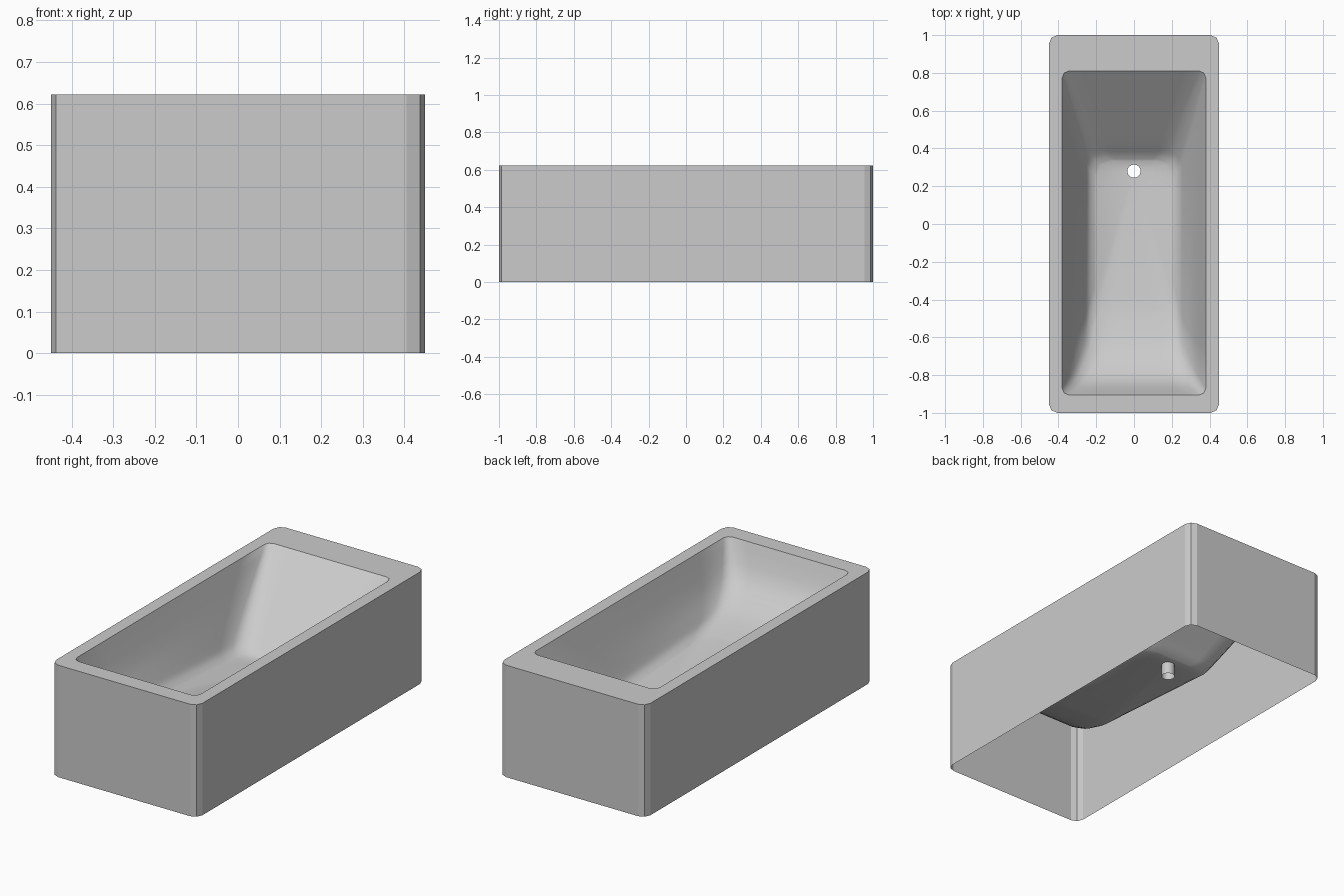
import bpy, bmesh, math

if "Cube" in bpy.data.objects:
    bpy.data.objects.remove(bpy.data.objects["Cube"])

H = 0.622          # rim height
DRAIN = (0.0, 0.28, 0.228)
DRAIN_R = 0.035


def rect_ring(hw, y0, y1, z0, z1, r, seg=2, sub=8):
    """Rounded rectangle, z running linearly from z0 at y0 to z1 at y1."""
    corners = [(hw - r, y1 - r, 0), (-hw + r, y1 - r, 90),
               (-hw + r, y0 + r, 180), (hw - r, y0 + r, 270)]
    arcs = [[(cx + r * math.cos(math.radians(a + 90 * i / seg)),
              cy + r * math.sin(math.radians(a + 90 * i / seg)))
             for i in range(seg + 1)] for cx, cy, a in corners]
    pts = []
    for k, arc in enumerate(arcs):
        pts += arc
        a, b = arc[-1], arcs[(k + 1) % 4][0]
        pts += [(a[0] + (b[0] - a[0]) * t / sub, a[1] + (b[1] - a[1]) * t / sub)
                for t in range(1, sub)]
    return [(x, y, z0 + (z1 - z0) * (y - y0) / (y1 - y0)) for x, y in pts]


def loft(name, rings, smooth=False):
    bm = bmesh.new()
    vs = [[bm.verts.new(p) for p in ring] for ring in rings]
    for a, b in zip(vs, vs[1:]):
        n = len(a)
        for i in range(n):
            j = (i + 1) % n
            bm.faces.new((a[i], a[j], b[j], b[i]))
    me = bpy.data.meshes.new(name)
    bm.to_mesh(me)
    bm.free()
    ob = bpy.data.objects.new(name, me)
    bpy.context.collection.objects.link(ob)
    for p in me.polygons:
        p.use_smooth = smooth
    return ob


def spline(keys, steps):
    """Catmull-Rom interpolation of ring parameters."""
    out = []
    for i in range(len(keys) - 1):
        k = [keys[max(i - 1, 0)], keys[i], keys[i + 1], keys[min(i + 2, len(keys) - 1)]]
        for s in range(steps):
            t = s / steps
            out.append([0.5 * (2 * b + (c - a) * t + (2 * a - 5 * b + 4 * c - d) * t * t
                               + (3 * b - a - 3 * c + d) * t ** 3)
                        for a, b, c, d in zip(*k)])
    return out + [list(keys[-1])]


# Outer apron, open underneath
outer_top = rect_ring(0.45, -1, 1, H, H, 0.045, sub=1)
loft("outer_apron", [[(x, y, 0) for x, y, z in outer_top], outer_top])

# Flat rim between apron and basin
loft("rim", [outer_top, rect_ring(0.38, -0.905, 0.81, H, H, 0.035, sub=1)])

# Basin: half width, front y, back y, front z, back z, corner radius
keys = [(0.38, -0.905, 0.81, H, H, 0.035),
        (0.32, -0.83, 0.61, 0.455, 0.455, 0.06),
        (0.265, -0.71, 0.43, 0.36, 0.305, 0.075),
        (0.238, -0.60, 0.37, 0.315, 0.252, 0.08),
        (0.20, -0.45, 0.335, 0.277, 0.23, 0.08)]
rings = [rect_ring(*k) for k in spline(keys, 3)]
# Drain hole follows the direction of each floor point
hole = []
for x, y, z in rings[-1]:
    a = math.atan2(y - DRAIN[1], x - DRAIN[0])
    hole.append((DRAIN_R * math.cos(a), DRAIN[1] + DRAIN_R * math.sin(a), DRAIN[2]))
loft("basin", rings + [hole], smooth=True)

# Drain pipe, open at both ends
loft("drain_pipe", [hole, [(x, y, 0.16) for x, y, z in hole]], smooth=True)
